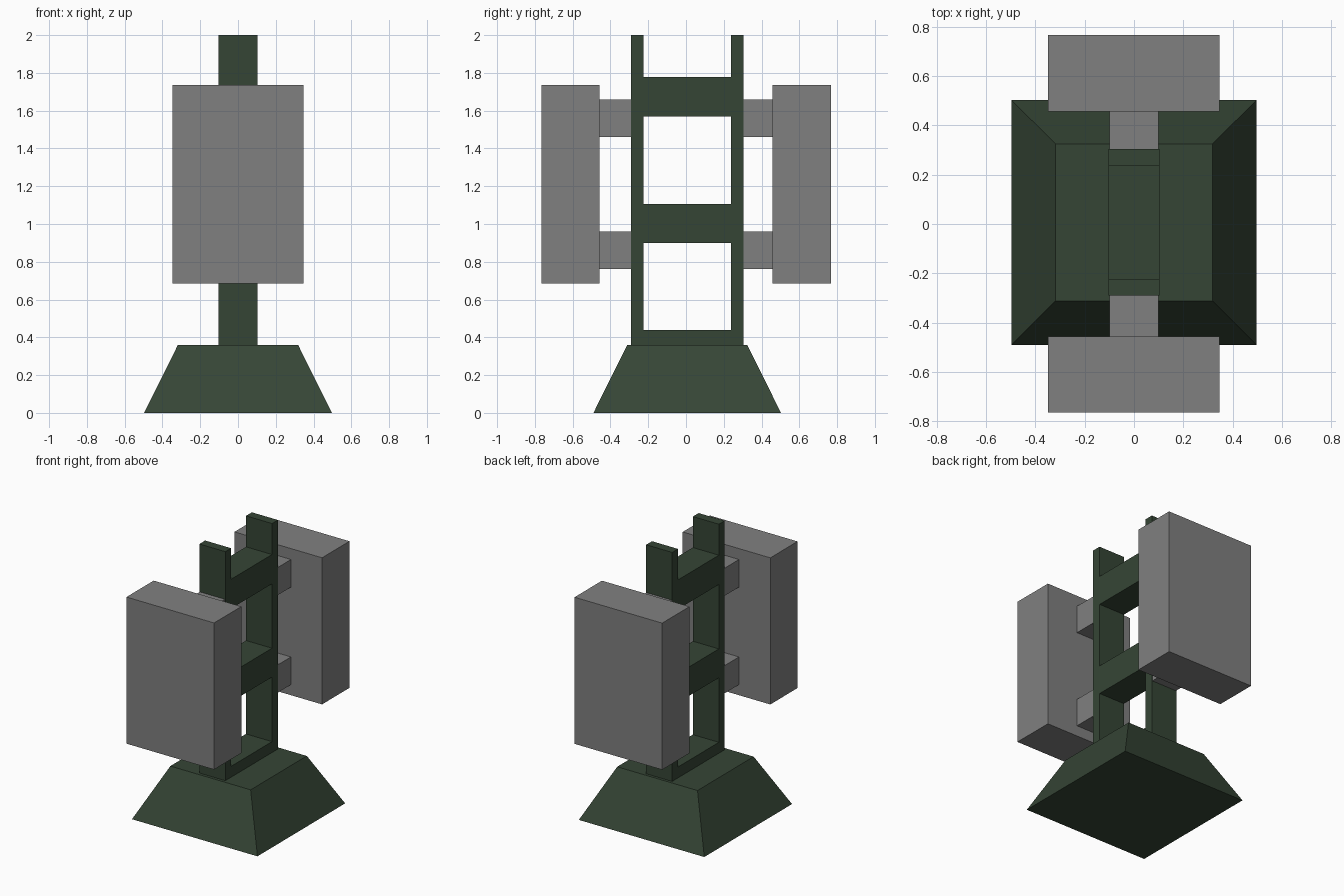
import bpy, bmesh

if "Cube" in bpy.data.objects:
    bpy.data.objects.remove(bpy.data.objects["Cube"])


def material(name, colour):
    m = bpy.data.materials.new(name)
    m.diffuse_color = (*colour, 1)
    m.use_nodes = True
    m.node_tree.nodes["Principled BSDF"].inputs["Base Color"].default_value = m.diffuse_color
    return m


GREEN = material("dark green paint", (0.036, 0.060, 0.036))
GREY = material("mid grey metal", (0.216, 0.216, 0.216))


def add_object(name, bm, mat):
    bmesh.ops.recalc_face_normals(bm, faces=bm.faces)
    mesh = bpy.data.meshes.new(name)
    bm.to_mesh(mesh)
    bm.free()
    mesh.materials.append(mat)
    obj = bpy.data.objects.new(name, mesh)
    bpy.context.collection.objects.link(obj)
    return obj


def block(name, mat, x, y, z, top_scale=1.0):
    """Box between (min, max) ranges, optionally tapered towards the top."""
    bm = bmesh.new()
    bmesh.ops.create_cube(bm, size=1)
    for v in bm.verts:
        s = top_scale if v.co.z > 0 else 1.0
        v.co = [(r[0] + r[1]) / 2 + c * k * (r[1] - r[0])
                for r, c, k in zip((x, y, z), v.co, (s, s, 1))]
    return add_object(name, bm, mat)


# tapered base
block("base", GREEN, (-0.497, 0.497), (-0.49, 0.503), (0, 0.36), 0.64)

# ladder frame: a side profile of filled cells, extruded across x
ys = (-0.29, -0.225, 0.238, 0.304)
zs = (0.36, 0.438, 0.90, 1.107, 1.568, 1.778, 2.0)
half = 0.103
bm = bmesh.new()
grid = [[bm.verts.new((-half, y, z)) for z in zs] for y in ys]
for i in range(3):
    for j in range(6):
        if i != 1 or j % 2 == 0:      # middle column holds only the rungs
            bm.faces.new((grid[i][j], grid[i + 1][j],
                          grid[i + 1][j + 1], grid[i][j + 1]))
ext = bmesh.ops.extrude_face_region(bm, geom=bm.faces[:], use_keep_orig=True)
bmesh.ops.translate(bm, vec=(2 * half, 0, 0),
                    verts=[g for g in ext["geom"] if isinstance(g, bmesh.types.BMVert)])
add_object("ladder_frame", bm, GREEN)

# side panels and the brackets that carry them
for side, post, inner, outer in (("front", -0.29, -0.457, -0.765),
                                 ("back", 0.304, 0.457, 0.767)):
    block(side + "_panel", GREY, (-0.348, 0.346),
          sorted((inner, outer)), (0.686, 1.736))
    for level, z in (("lower", 0.762), ("upper", 1.46)):
        block(f"{side}_{level}_bracket", GREY, (-0.1, 0.1),
              sorted((post, inner)), (z, z + 0.198))
